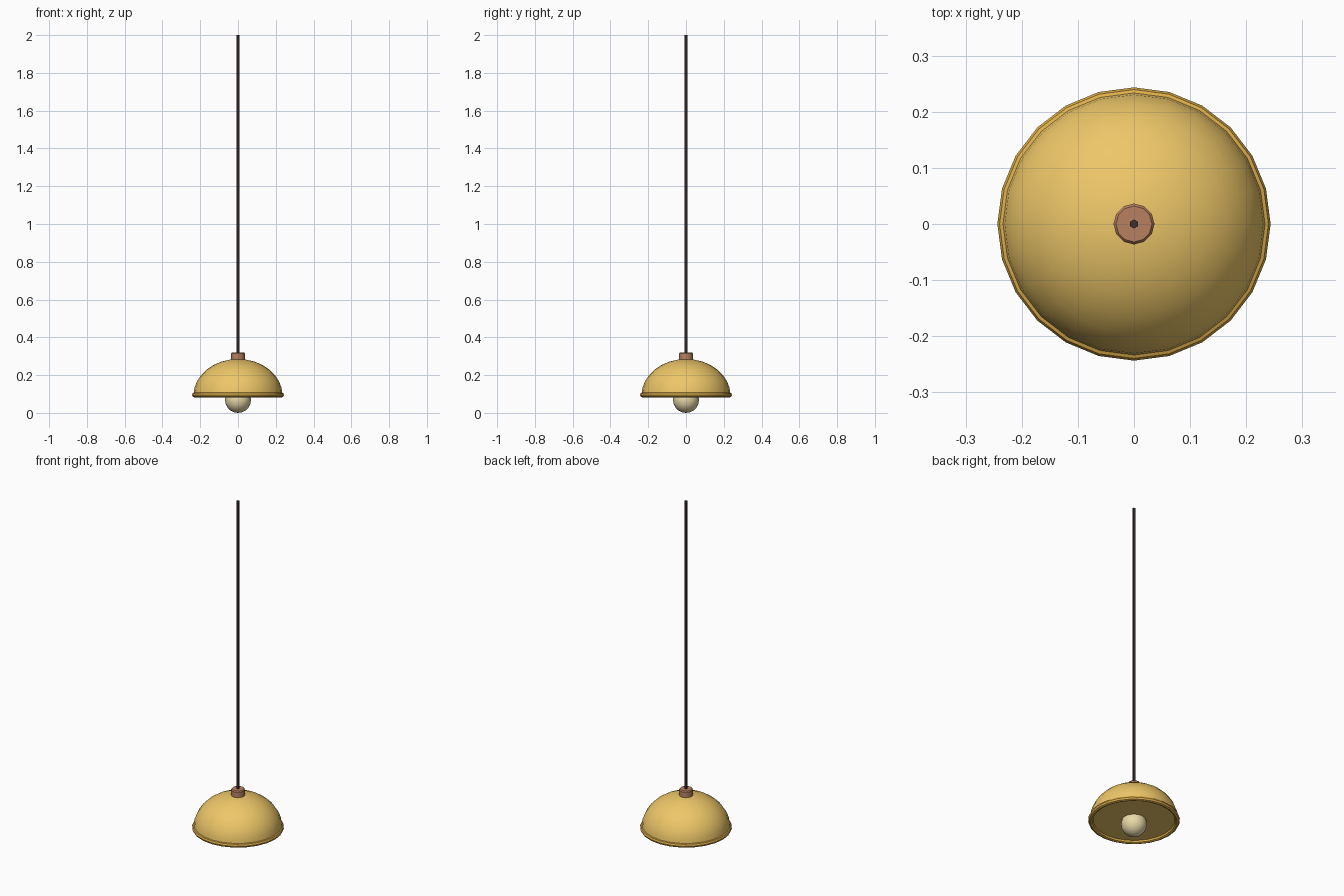
import bpy, bmesh, math

if "Cube" in bpy.data.objects:
    bpy.data.objects.remove(bpy.data.objects["Cube"])


def material(name, rgb):
    m = bpy.data.materials.new(name)
    m.diffuse_color = (*rgb, 1)
    m.use_nodes = True
    m.node_tree.nodes["Principled BSDF"].inputs["Base Color"].default_value = m.diffuse_color
    return m


def lathe(name, profile, sides, mat, closed=False, angle=30):
    """Spin (radius, z) points round the z axis; zero radius makes a pole."""
    bm = bmesh.new()
    rings = []
    for r, z in profile:
        if r < 1e-6:
            rings.append([bm.verts.new((0, 0, z))] * sides)
        else:
            rings.append([bm.verts.new((-r * math.sin(2 * math.pi * i / sides),
                                        r * math.cos(2 * math.pi * i / sides), z))
                          for i in range(sides)])
    pairs = list(zip(rings, rings[1:]))
    if closed:
        pairs.append((rings[-1], rings[0]))
    for a, b in pairs:
        for i in range(sides):
            j = (i + 1) % sides
            corners = list(dict.fromkeys((a[i], a[j], b[j], b[i])))
            bm.faces.new(corners)
    if not closed:
        for ring in (rings[0], rings[-1]):
            if len(set(ring)) > 1:
                bm.faces.new(ring)
    bmesh.ops.recalc_face_normals(bm, faces=bm.faces)
    mesh = bpy.data.meshes.new(name)
    bm.to_mesh(mesh)
    bm.free()
    mesh.materials.append(mat)
    ob = bpy.data.objects.new(name, mesh)
    bpy.context.collection.objects.link(ob)
    bpy.ops.object.select_all(action='DESELECT')
    ob.select_set(True)
    bpy.context.view_layer.objects.active = ob
    bpy.ops.object.shade_smooth_by_angle(angle=math.radians(angle))
    return ob


def arc(radius, height, z, start, end, steps):
    """Elliptical profile arc between two angles in degrees."""
    pts = []
    for i in range(steps + 1):
        t = math.radians(start + (end - start) * i / steps)
        pts.append((radius * math.cos(t), z + height * math.sin(t)))
    return pts


yellow = material("shade_yellow", (0.85, 0.57, 0.14))
gold = material("rim_gold", (0.74, 0.43, 0.07))
copper = material("cap_copper", (0.48, 0.22, 0.12))
dark = material("cord_dark", (0.05, 0.03, 0.03))
cream = material("bulb_cream", (0.82, 0.70, 0.40))

# Half-dome shade, closed underneath by a flat disc
lathe("shade", arc(0.235, 0.19, 0.095, 0, 90, 8), 24, yellow)

# Thick ring round the shade's lower edge
ring = [(0.23 + r, z) for r, z in arc(0.0135, 0.0135, 0.095, 0, 315, 7)]
lathe("rim", ring, 24, gold, closed=True)

# Bulb poking out below the shade
lathe("bulb", arc(0.069, 0.069, 0.069, -90, 90, 10), 16, cream)

# Collar where the cord meets the shade
lathe("cap", [(0.0365, 0.275), (0.0365, 0.314), (0.032, 0.32)], 12, copper)

# Hanging cord
lathe("cord", [(0.008, 0.31), (0.008, 2.0)], 6, dark)
